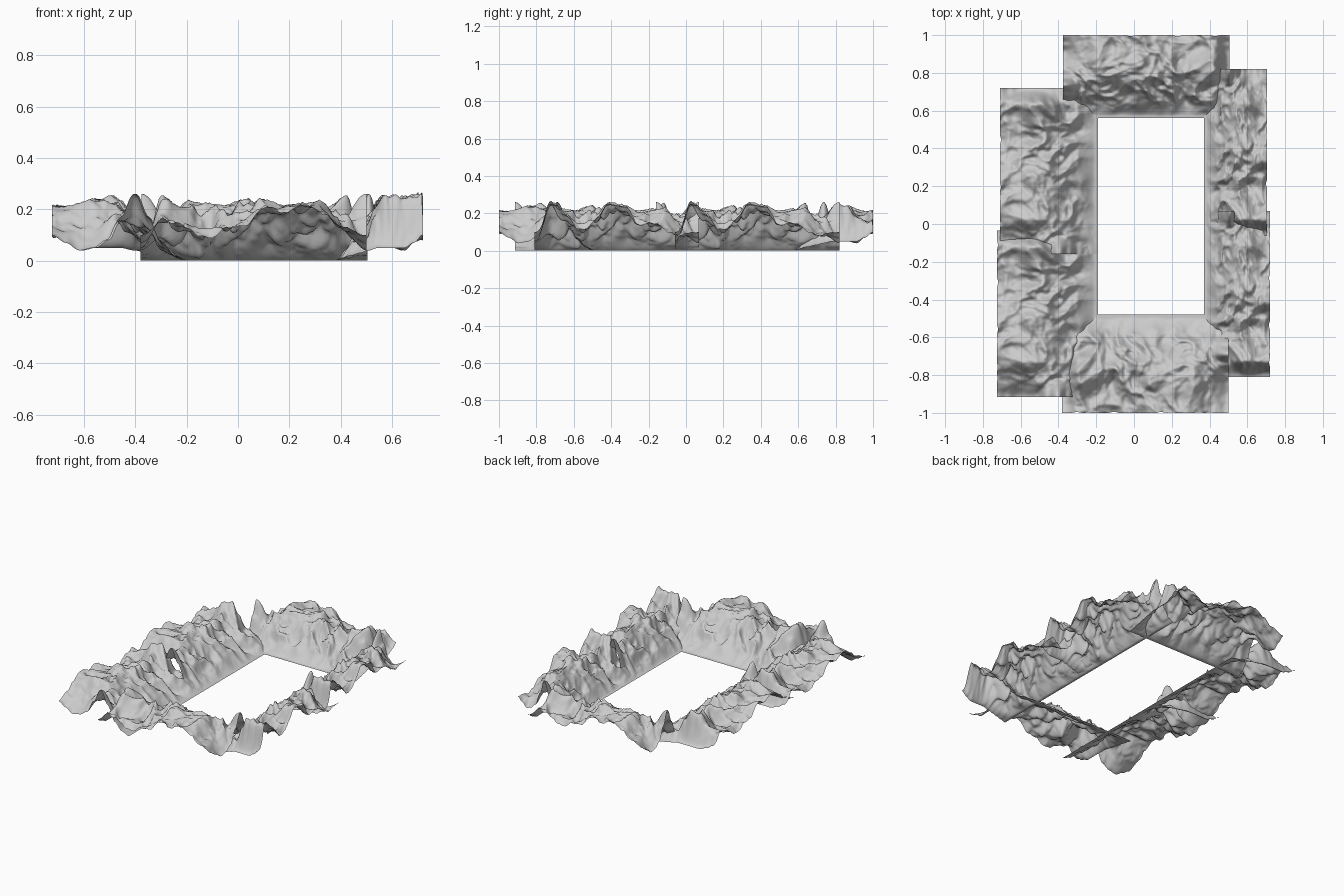
import bpy, bmesh, math
from mathutils import Vector, Matrix, noise

cube = bpy.data.objects.get("Cube")
if cube:
    bpy.data.objects.remove(cube, do_unlink=True)

stone = bpy.data.materials.new("grey_stone")
stone.use_nodes = True
grey = (0.6, 0.6, 0.6, 1)
stone.diffuse_color = grey
bsdf = stone.node_tree.nodes["Principled BSDF"]
bsdf.inputs["Base Color"].default_value = grey
bsdf.inputs["Roughness"].default_value = 0.9

LENGTH = 0.88
COLS, ROWS = 110, 64
# Heights along the strip: middle ridge, steep outer rim, soft outer rim
RIDGE = [.17, .22, .18, .16, .18, .21, .21, .18, .19, .20, .18, .17]
STEEP_RIM = [.10, .26, .18, .12, .14, .24, .22, .15, .12, .10, .08, .06]
SOFT_RIM = [.10, .15, .12, .10, .10, .12, .19, .20, .19, .18, .13, .10]
# Heights across the two cut ends, from the inner edge outwards
START = [0, .01, .02, .03, .04, .05, .05, .05, .05, .07, .10]
END = [0, .02, .07, .17, .27, .17, .08, .05, .04, .07, .10]


def smooth(f):
    f = min(max(f, 0), 1)
    return f * f * (3 - 2 * f)


def sample(values, t):
    """Smoothly interpolated height at t in 0..1."""
    p = min(max(t, 0), 1) * (len(values) - 1)
    i = min(int(p), len(values) - 2)
    f = smooth(p - i)
    return values[i] * (1 - f) + values[i + 1] * f


def crags(u, v):
    """Pointed ridged noise, warped so that no direction dominates."""
    warp = noise.noise(Vector((u * 5, v * 5, 2.5))) * 0.06
    total, gain, freq = 0.0, 1.0, 6.0
    for octave in range(4):
        n = noise.noise(Vector(((u + warp) * freq, (v - warp) * freq, octave * 7.3)))
        total += gain * (0.55 - 2.2 * abs(n))
        gain *= 0.4
        freq *= 2.1
    return total


def height(u, v, rim):
    """Gentle foot at the inner edge, a ridge, then the outer rim."""
    t = u / LENGTH
    rise = min(max(v - 0.04, 0) / 0.52, 1)
    rise = 0.75 * rise + 0.25 * smooth(rise)
    outer = smooth((v - 0.55) / 0.45)
    z = (sample(RIDGE, t) * (1 - outer) + sample(rim, t) * outer) * rise
    z += 0.065 * smooth(v / 0.35) * (1 - 0.4 * outer) * crags(u, v * 0.52)
    # Settle onto the cut ends
    near, far = smooth(1 - u / 0.09), smooth(1 - (LENGTH - u) / 0.11)
    z = z * (1 - near) + sample(START, v) * near
    z = z * (1 - far) + sample(END, v) * far
    if z > 0.24:
        z = 0.24 + (z - 0.24) * 0.7
    return min(max(z, 0.012 * v), 0.283)


def mountain_strip(name, corner, angle, width, rim):
    """Open sheet: u runs along the inner edge, v runs outwards."""
    bm = bmesh.new()
    grid = []
    for i in range(COLS + 1):
        row = []
        for j in range(ROWS + 1):
            u, v = LENGTH * i / COLS, j / ROWS
            ragged = 0.012 * noise.noise(Vector((u * 20, 3, 0))) * max(v - 0.9, 0) * 10
            x = min(v * width + ragged, width)
            row.append(bm.verts.new((x, u, height(u, v, rim))))
        grid.append(row)
    for i in range(COLS):
        for j in range(ROWS):
            bm.faces.new((grid[i][j], grid[i][j + 1], grid[i + 1][j + 1], grid[i + 1][j]))
    bm.transform(Matrix.Translation((*corner, 0)) @ Matrix.Rotation(math.radians(angle), 4, 'Z'))
    for face in bm.faces:
        face.smooth = True
    mesh = bpy.data.meshes.new(name)
    bm.to_mesh(mesh)
    bm.free()
    mesh.materials.append(stone)
    obj = bpy.data.objects.new(name, mesh)
    bpy.context.collection.objects.link(obj)


# Six overlapping strips around the open valley
mountain_strip("east_mountains_front", (0.37, -0.81), 0, 0.35, STEEP_RIM)
mountain_strip("east_mountains_back", (0.37, -0.06), 0, 0.335, STEEP_RIM)
mountain_strip("back_mountains", (0.505, 0.56), 90, 0.44, SOFT_RIM)
mountain_strip("west_mountains_back", (-0.19, 0.72), 180, 0.52, SOFT_RIM)
mountain_strip("west_mountains_front", (-0.19, -0.035), 180, 0.535, SOFT_RIM)
mountain_strip("front_mountains", (-0.38, -0.48), 270, 0.52, SOFT_RIM)
